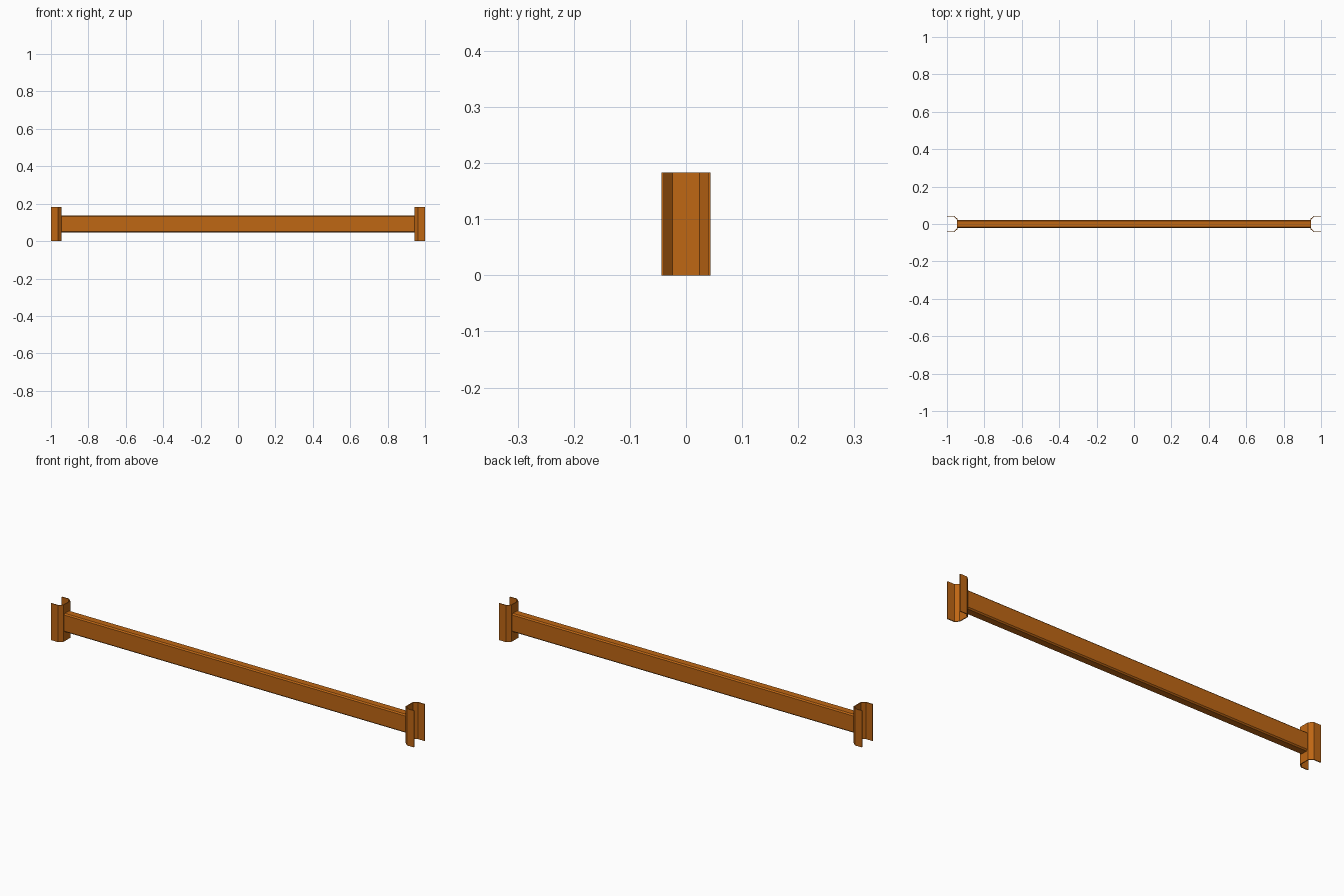
import bpy, bmesh

if "Cube" in bpy.data.objects:
    bpy.data.objects.remove(bpy.data.objects["Cube"])

paint = bpy.data.materials.new("orange paint")
paint.diffuse_color = (0.52, 0.135, 0.007, 1)
paint.use_nodes = True
paint.node_tree.nodes["Principled BSDF"].inputs["Base Color"].default_value = paint.diffuse_color


def prism(name, pts, to3d, a, b):
    """Extrude a closed 2D outline between positions a and b."""
    bm = bmesh.new()
    lo = [bm.verts.new(to3d(p, a)) for p in pts]
    hi = [bm.verts.new(to3d(p, b)) for p in pts]
    n = len(pts)
    bm.faces.new(lo)
    bm.faces.new(hi[::-1])
    for i in range(n):
        j = (i + 1) % n
        bm.faces.new((lo[i], hi[i], hi[j], lo[j]))
    bmesh.ops.recalc_face_normals(bm, faces=bm.faces[:])
    me = bpy.data.meshes.new(name)
    bm.to_mesh(me)
    bm.free()
    me.materials.append(paint)
    ob = bpy.data.objects.new(name, me)
    bpy.context.collection.objects.link(ob)
    return ob


# Box beam with chamfered long edges
y, z0, z1, c = 0.0225, 0.046, 0.138, 0.006
beam = [(-y + c, z0), (y - c, z0), (y, z0 + c), (y, z1 - c),
        (y - c, z1), (-y + c, z1), (-y, z1 - c), (-y, z0 + c)]
prism("beam", beam, lambda p, t: (t, p[0], p[1]), -0.944, 0.944)

# Bent sheet end connectors, open outwards
outer = [(1.0, 0.044), (0.962, 0.044), (0.943, 0.0265)]
inner = [(0.947, 0.0245), (0.9635, 0.0395), (1.0, 0.0395)]
half = outer + [(x, -w) for x, w in outer[::-1]]
clip = half + [(x, -w) for x, w in inner[::-1]] + inner
for side, s in (("left", -1), ("right", 1)):
    prism(side + "_connector", clip, lambda p, t: (s * p[0], p[1], t), 0.0, 0.183)
